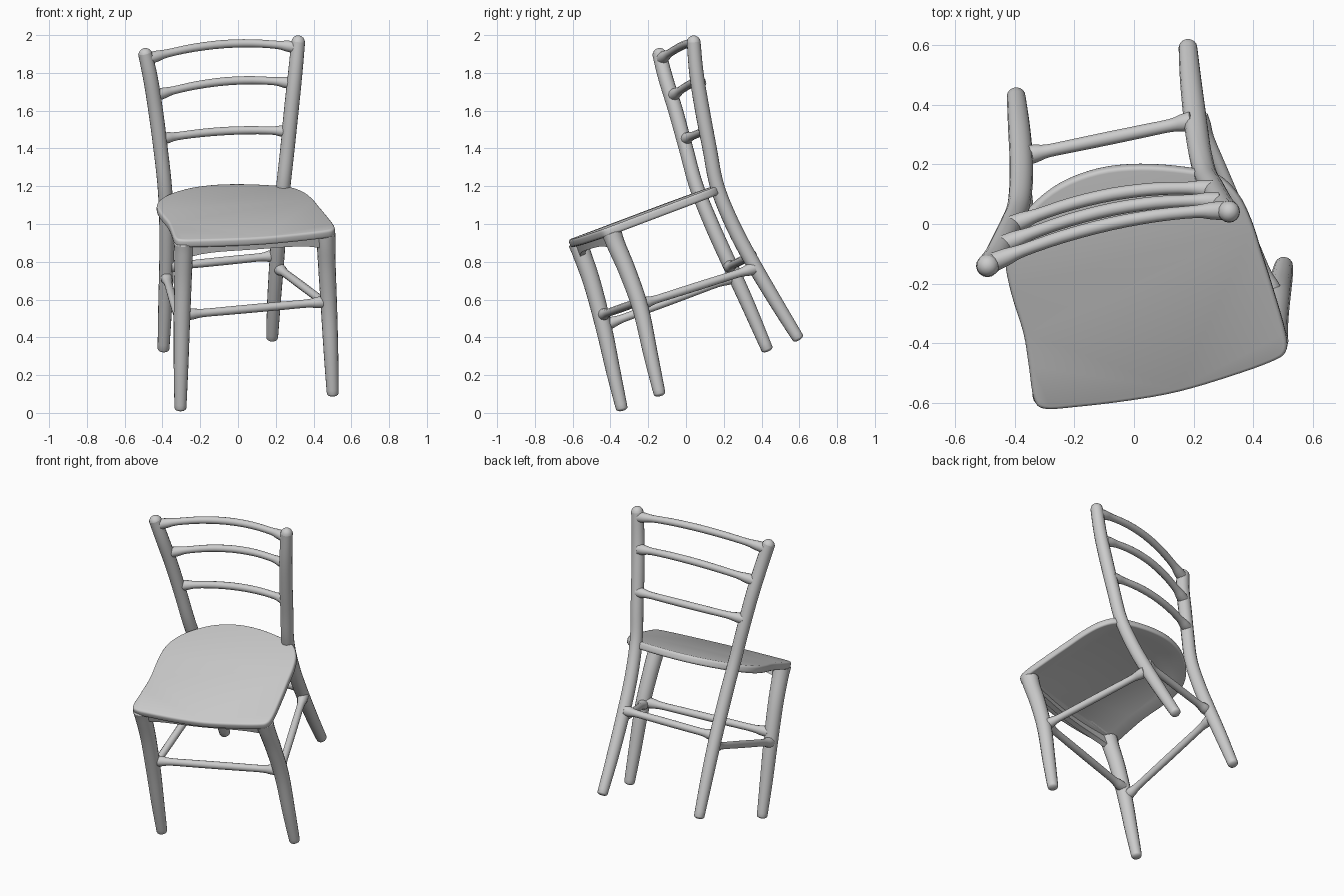
import bpy, bmesh, math
from mathutils import Vector

if "Cube" in bpy.data.objects:
    bpy.data.objects.remove(bpy.data.objects["Cube"])

grey = bpy.data.materials.new("plain grey")
grey.diffuse_color = (0.6, 0.6, 0.6, 1)
grey.use_nodes = True
grey.node_tree.nodes["Principled BSDF"].inputs["Base Color"].default_value = grey.diffuse_color


def finish(name, bm, angle=40):
    bmesh.ops.recalc_face_normals(bm, faces=bm.faces)
    mesh = bpy.data.meshes.new(name)
    bm.to_mesh(mesh)
    bm.free()
    mesh.materials.append(grey)
    ob = bpy.data.objects.new(name, mesh)
    bpy.context.collection.objects.link(ob)
    bpy.ops.object.select_all(action='DESELECT')
    ob.select_set(True)
    bpy.context.view_layer.objects.active = ob
    bpy.ops.object.shade_smooth_by_angle(angle=math.radians(angle))
    return ob


def smooth(points, steps, closed=False):
    """Catmull-Rom samples through the points."""
    p = [Vector(q) for q in points]
    n = len(p)
    at = lambda i: p[i % n] if closed else (
        p[i] if 0 <= i < n else (2 * p[0] - p[1] if i < 0 else 2 * p[-1] - p[-2]))
    out = []
    for i in range(n if closed else n - 1):
        a, b, c, d = (at(i + k) for k in (-1, 0, 1, 2))
        for s in range(steps):
            t = s / steps
            out.append(0.5 * (2 * b + (c - a) * t + (2 * a - 5 * b + 4 * c - d) * t * t
                              + (3 * b - a - 3 * c + d) * t ** 3))
    if not closed:
        out.append(p[-1])
    return out


def pole(name, points, cap_start=0.015, cap_end=0.015, steps=6, sides=16):
    """Round bar through (x, y, z, radius) points with rounded ends."""
    s = smooth(points, steps)
    rings = [[q.xyz, q.w] for q in s]

    def cap(i, j, depth):
        d = (rings[i][0] - rings[j][0]).normalized()
        base = rings[i][0] - d * depth
        r = rings[i][1]
        rings[i][0] = base
        return [[base + d * depth * math.sin(t), r * math.cos(t)]
                for t in (0.4, 0.8, 1.15, 1.45)]

    start, end = cap(0, 1, cap_start), cap(-1, -2, cap_end)
    rings = start[::-1] + rings + end
    bm = bmesh.new()
    loops = []
    for i, (c, r) in enumerate(rings):
        d = (rings[min(i + 1, len(rings) - 1)][0] - rings[max(i - 1, 0)][0]).normalized()
        up = Vector((0, 1, 0)) if abs(d.z) > 0.6 else Vector((0, 0, 1))
        u = d.cross(up).normalized()
        v = u.cross(d)
        loops.append([bm.verts.new(c + r * (math.cos(a) * u + math.sin(a) * v))
                      for a in (2 * math.pi * k / sides for k in range(sides))])
    for a, b in zip(loops, loops[1:]):
        for k in range(sides):
            m = (k + 1) % sides
            bm.faces.new((a[k], a[m], b[m], b[k]))
    bm.faces.new(loops[0])
    bm.faces.new(loops[-1])
    return finish(name, bm, 60)


def rung(name, a, b, r=0.022, mid=None):
    """Thin bar, flared where it meets the legs, optionally bowed through mid."""
    a, b = Vector(a), Vector(b)
    m = Vector(mid) if mid else (a + b) / 2
    bow = m - (a + b) / 2
    pts = []
    for t, k in ((0, 1.5), (0.06, 1.35), (0.13, 1), (0.3, 1), (0.5, 1.02),
                 (0.7, 1), (0.87, 1), (0.94, 1.35), (1, 1.5)):
        q = a.lerp(b, t) + bow * (1 - (2 * t - 1) ** 2)
        pts.append((*q, r * k))
    pole(name, pts, 0.004, 0.004, 3, 12)


# Back posts, running from foot to rounded top
pole("back_post_right", [(.18, .60, .385, .031), (.19, .48, .58, .036), (.205, .35, .8, .039),
                         (.22, .245, 1.0, .039), (.24, .165, 1.2, .038), (.262, .125, 1.4, .038),
                         (.282, .087, 1.6, .039), (.303, .055, 1.8, .038), (.322, .038, 1.998, .036)],
     .015, .035)
pole("back_post_left", [(-.395, .435, .325, .031), (-.385, .325, .58, .037), (-.378, .225, .8, .039),
                        (-.378, .135, 1.0, .039), (-.388, .055, 1.2, .038), (-.41, .0, 1.4, .038),
                        (-.436, -.055, 1.6, .039), (-.465, -.11, 1.78, .039), (-.498, -.148, 1.93, .037)],
     .015, .035)

# Front legs, tapering to the floor
pole("front_leg_left", [(-.305, -.337, .01, .031), (-.302, -.385, .22, .038), (-.298, -.435, .45, .043),
                        (-.292, -.495, .68, .046), (-.288, -.55, .84, .049), (-.288, -.575, .91, .053)])
pole("front_leg_right", [(.502, -.137, .088, .031), (.493, -.185, .3, .038), (.482, -.24, .55, .043),
                         (.472, -.31, .75, .046), (.466, -.37, .89, .049), (.464, -.395, .96, .053)])

# Bowed back rails
for name, a, mid, b in (
        ("top_rail", (-.475, -.13, 1.875), (-.08, .0, 1.952), (.305, .045, 1.935)),
        ("middle_rail", (-.437, -.07, 1.68), (-.07, .05, 1.755), (.285, .075, 1.745)),
        ("lower_rail", (-.41, -.005, 1.45), (-.07, .10, 1.492), (.265, .115, 1.49))):
    rung(name, a, b, .0215, mid)

# Straight stretchers
rung("front_stretcher", (-.285, -.44, .52), (.465, -.25, .588))
rung("right_stretcher", (.47, -.24, .575), (.215, .36, .765))
rung("left_stretcher", (-.305, -.43, .465), (-.38, .255, .72))
rung("back_stretcher", (-.36, .23, .775), (.195, .345, .832))


# Seat: rounded outline on a sloping plane, with a recess underneath
def on_seat(x, y):
    return Vector((x, y, 1.144 - 0.015 * x + 0.373 * y))


down = Vector((-0.015, 0.373, -1)).normalized()
outline = [(-.30, -.622), (-.2, -.617), (-.015, -.595), (.15, -.565), (.32, -.515), (.46, -.465),
           (.508, -.432), (.508, -.37), (.465, -.22), (.43, -.11), (.395, 0), (.35, .09),
           (.28, .155), (.17, .18), (.02, .19), (-.12, .175), (-.25, .125), (-.35, .045),
           (-.41, -.04), (-.43, -.13), (-.41, -.24), (-.37, -.37), (-.352, -.48), (-.335, -.59)]
edge = [on_seat(q.x, q.y) for q in smooth(outline, 4, True)]
bm = bmesh.new()
top = [bm.verts.new(q) for q in edge]
low = [bm.verts.new(q + down * 0.045) for q in edge]
n = len(edge)
upper = bm.faces.new(top)
under = bm.faces.new(low[::-1])
for i in range(n):
    j = (i + 1) % n
    bm.faces.new((top[i], low[i], low[j], top[j]))
bmesh.ops.recalc_face_normals(bm, faces=bm.faces)
rim = list(set(upper.edges) | set(under.edges))
bmesh.ops.bevel(bm, geom=rim, offset=0.013, segments=3, profile=0.5, affect='EDGES')
bm.normal_update()
under = min((f for f in bm.faces if len(f.verts) > 20), key=lambda f: f.normal.z)
bmesh.ops.inset_region(bm, faces=[under], thickness=0.06, use_even_offset=True)
for v in under.verts:
    v.co -= down * 0.022
finish("seat", bm, 45)

# Arched apron between the front legs
bm = bmesh.new()
inward = Vector((-0.2, 0.91, 0.35)).normalized()
rows = []
for i in range(17):
    t = i / 16
    s = 2 * t - 1
    x = -.29 + .76 * t
    y = -.60 + .175 * t - .03 * (1 - s * s)
    a = on_seat(x, y) + down * 0.03
    b = a + down * (0.05 + 0.04 * s ** 4)
    rows.append([bm.verts.new(q) for q in (a, b, b + inward * .03, a + inward * .03)])
for p, q in zip(rows, rows[1:]):
    for k in range(4):
        m = (k + 1) % 4
        bm.faces.new((p[k], p[m], q[m], q[k]))
bm.faces.new(rows[0])
bm.faces.new(rows[-1])
finish("front_apron", bm)
